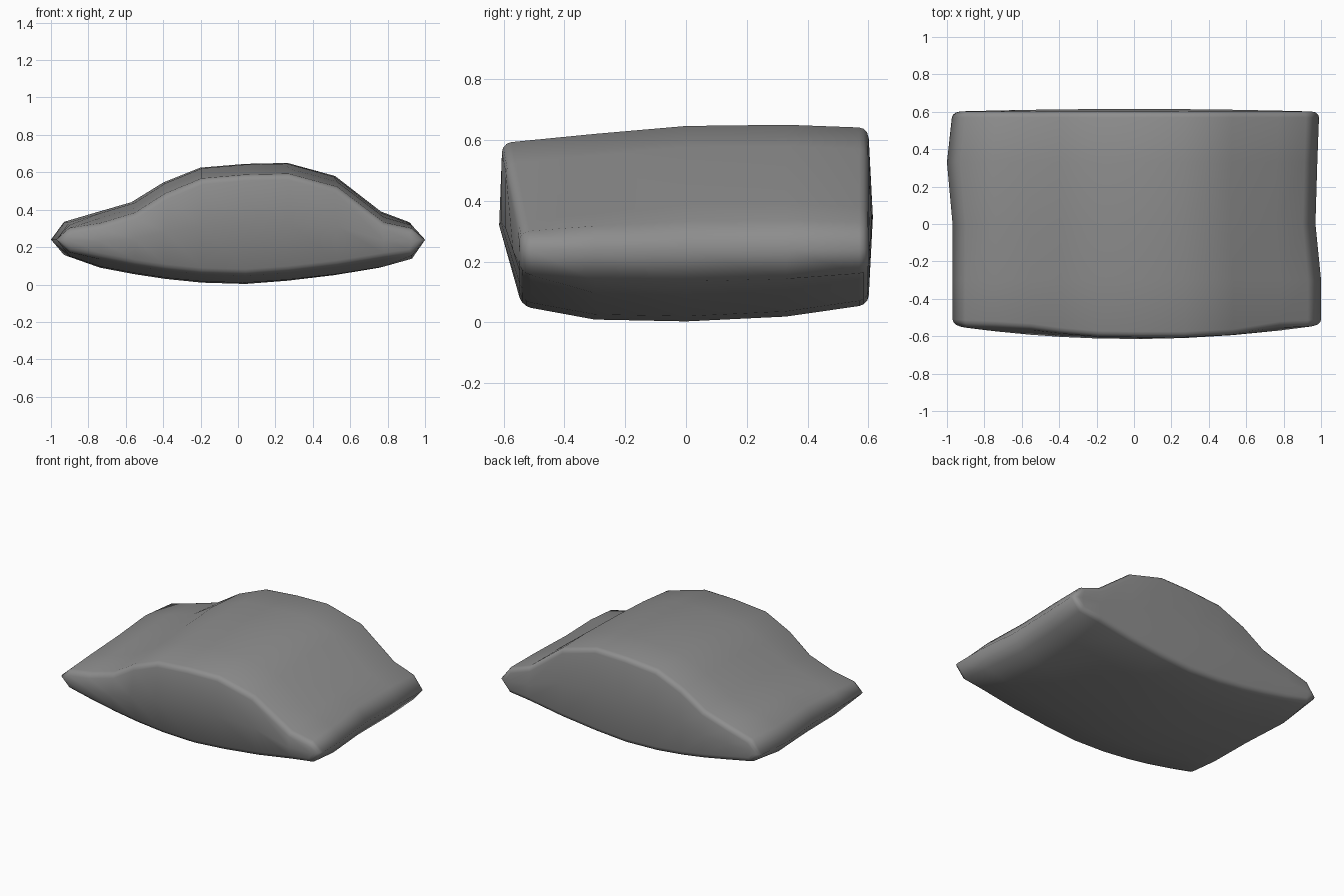
import bpy
import bmesh

cube = bpy.data.objects.get("Cube")
if cube:
    bpy.data.objects.remove(cube, do_unlink=True)

# Plain grey material
grey = bpy.data.materials.new("stone grey")
grey.use_nodes = True
colour = (0.27, 0.27, 0.27, 1)
grey.diffuse_color = colour
grey.node_tree.nodes["Principled BSDF"].inputs["Base Color"].default_value = colour

# Cross-section: x, upper height, lower height
SECTION = [(-0.93, 0.335, 0.15), (-0.76, 0.385, 0.09), (-0.57, 0.44, 0.055),
           (-0.40, 0.545, 0.03), (-0.20, 0.625, 0.01), (0.04, 0.645, 0.003),
           (0.27, 0.65, 0.02), (0.53, 0.58, 0.05), (0.78, 0.39, 0.09),
           (0.93, 0.335, 0.135)]
TIP_Z = 0.24

# Stations along the body: y, upper drop, lower lift, left and right reach
STATIONS = [(-0.54, 0.06, 0.05, 0.97, 1.0), (-0.30, 0.03, 0.006, 0.97, 1.0),
            (0.0, 0.004, 0.0, 0.97, 0.97), (0.33, 0.0, 0.016, 1.0, 0.98),
            (0.60, 0.01, 0.055, 0.97, 0.99)]


def front_lean(z):
    """The front end leans forward towards its upper edge."""
    return -0.065 * min(max((z - 0.28) / 0.3, 0), 1)


def make_ring(bm, index):
    """Closed loop: near tip, upper row, far tip, lower row back."""
    y, drop, lift, reach_l, reach_r = STATIONS[index]

    def place(x, z):
        sx = x * (reach_l if x < 0 else reach_r)
        return bm.verts.new((sx, y + (front_lean(z) if index == 0 else 0), z))

    first = place(-1, TIP_Z)
    upper = [place(x, t - drop * (0.6 if abs(x) > 0.9 else 1)) for x, t, b in SECTION]
    last = place(1, TIP_Z)
    lower = [place(x, b + lift * (0.5 if abs(x) > 0.9 else 1)) for x, t, b in SECTION]
    return first, upper, last, lower


def make_cap(bm, ring, y_edge, bulge):
    """Domed end closed with a row of vertices across the middle."""
    first, upper, last, lower = ring
    middle = []
    for u, l in zip(upper, lower):
        fullness = max(0, 1 - u.co.x ** 2)
        z = (u.co.z + l.co.z) / 2
        middle.append(bm.verts.new((u.co.x, y_edge + bulge * fullness, z)))
    for a, b in ((upper, middle), (middle, lower)):
        for i in range(len(a) - 1):
            bm.faces.new((a[i], a[i + 1], b[i + 1], b[i]))
    for tip, i in ((first, 0), (last, -1)):
        bm.faces.new((tip, upper[i], middle[i]))
        bm.faces.new((tip, middle[i], lower[i]))


bm = bmesh.new()
rings = [make_ring(bm, i) for i in range(len(STATIONS))]
loops = [[r[0], *r[1], r[2], *reversed(r[3])] for r in rings]

# Outer skin
count = len(loops[0])
for a, b in zip(loops, loops[1:]):
    for i in range(count):
        j = (i + 1) % count
        bm.faces.new((a[i], a[j], b[j], b[i]))

# Front and back ends
make_cap(bm, rings[0], -0.54, -0.075)
make_cap(bm, rings[-1], 0.60, 0.015)
bmesh.ops.recalc_face_normals(bm, faces=bm.faces)

# Soft rims around both ends
rims = [bm.edges.get((lp[i], lp[(i + 1) % count]))
        for lp in (loops[0], loops[-1]) for i in range(count)]
bmesh.ops.bevel(bm, geom=rims, offset=0.03, segments=3, profile=0.5,
                affect='EDGES', clamp_overlap=True)
bmesh.ops.recalc_face_normals(bm, faces=bm.faces)

mesh = bpy.data.meshes.new("cushion_body")
bm.to_mesh(mesh)
bm.free()
mesh.materials.append(grey)
mesh.shade_smooth()
body = bpy.data.objects.new("cushion_body", mesh)
bpy.context.collection.objects.link(body)
